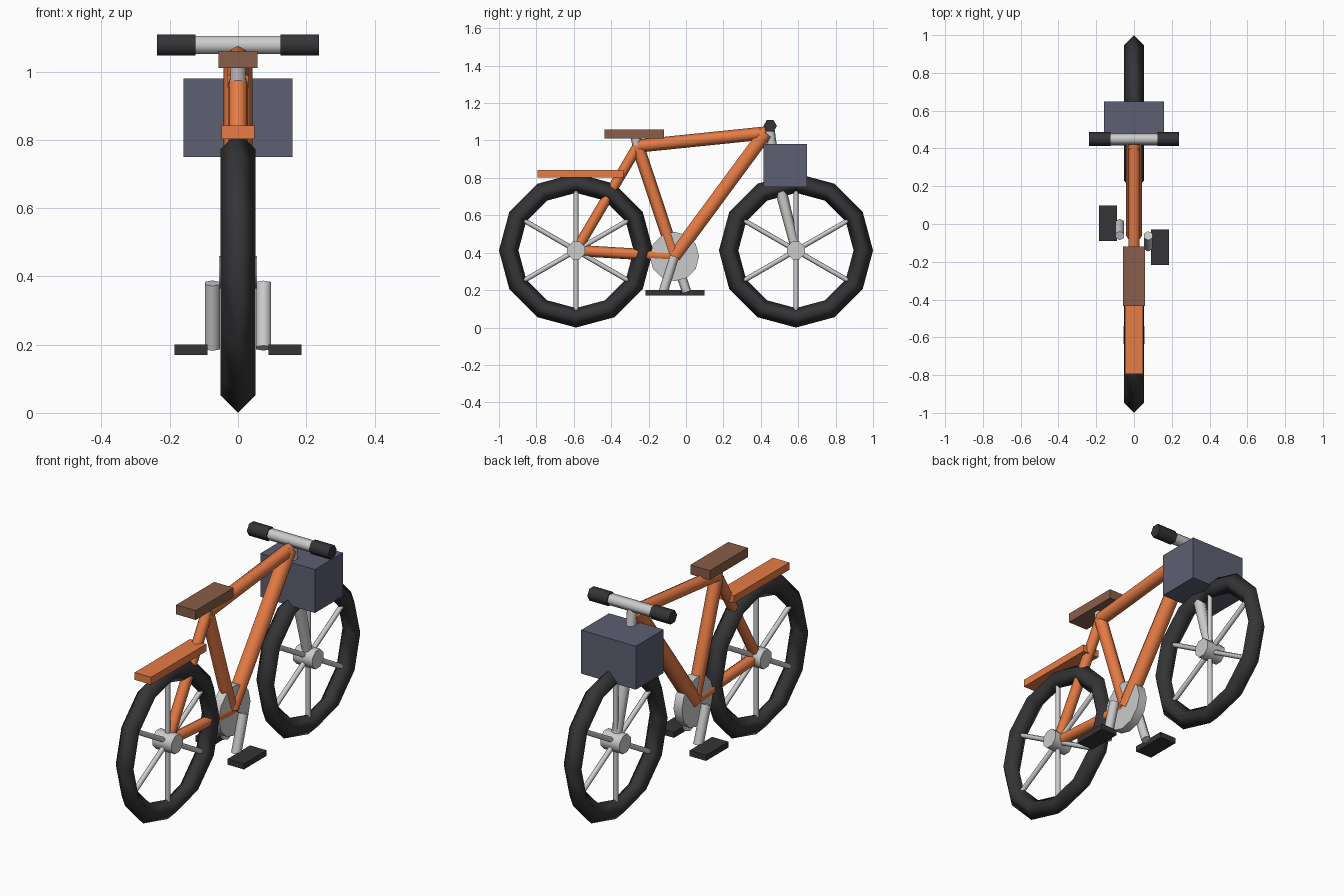
import bpy, math
from mathutils import Vector, Quaternion

if "Cube" in bpy.data.objects:
    bpy.data.objects.remove(bpy.data.objects["Cube"])


def material(name, rgb):
    m = bpy.data.materials.new(name)
    m.diffuse_color = (*rgb, 1)
    m.use_nodes = True
    m.node_tree.nodes["Principled BSDF"].inputs["Base Color"].default_value = m.diffuse_color
    return m


ORANGE = material("orange_paint", (0.80, 0.20, 0.06))
BLACK = material("black_rubber", (0.035, 0.035, 0.038))
BROWN = material("brown_leather", (0.25, 0.11, 0.065))
SLATE = material("slate_basket", (0.11, 0.115, 0.17))


def finish(name, mat):
    ob = bpy.context.object
    ob.name = name
    if mat:
        ob.data.materials.append(mat)
    return ob


def tube(name, a, b, r, mat=None, r2=None, sides=6, roll=0, smooth=True):
    """Low-poly rod from a to b, optionally tapered; caps stay flat."""
    a, b = Vector(a), Vector(b)
    bpy.ops.mesh.primitive_cone_add(vertices=sides, radius1=r, radius2=r2 or r,
                                    depth=(b - a).length, location=(a + b) / 2)
    ob = finish(name, mat)
    ob.rotation_mode = 'QUATERNION'
    ob.rotation_quaternion = ((b - a).to_track_quat('Z', 'Y')
                              @ Quaternion((0, 0, 1), math.radians(roll)))
    for p in ob.data.polygons:
        p.use_smooth = smooth and abs(p.normal.z) < 0.9
    return ob


def box(name, lo, hi, mat=None):
    lo, hi = Vector(lo), Vector(hi)
    bpy.ops.mesh.primitive_cube_add(size=1, location=(lo + hi) / 2)
    ob = finish(name, mat)
    ob.scale = hi - lo
    return ob


# Wheels: tyre, hub and three full-width spoke rods
WY, WZ = 0.588, 0.412
for label, y in (("rear", -WY), ("front", WY)):
    bpy.ops.mesh.primitive_torus_add(location=(0, y, WZ), rotation=(0, math.pi / 2, 0),
                                     major_segments=12, minor_segments=4,
                                     major_radius=0.36, minor_radius=0.052)
    tyre = finish(label + "_tyre", BLACK)
    for p in tyre.data.polygons:
        p.use_smooth = True
    tube(label + "_hub", (-0.056, y, WZ), (0.056, y, WZ), 0.051, sides=8, roll=22.5)
    for i in range(3):
        t = math.radians(30 + 60 * i)
        d = Vector((0, math.cos(t), math.sin(t))) * 0.35
        c = Vector((0, y, WZ))
        tube(f"{label}_spoke_{i}", c - d, c + d, 0.013)

# Frame
axle = (0, -WY, WZ)
crank = (0, -0.062, 0.38)
seat_top = (0, -0.258, 0.97)
head = (0, 0.425, 1.04)
tube("chain_stay", axle, crank, 0.03, ORANGE)
tube("seat_stay", axle, seat_top, 0.028, ORANGE)
tube("seat_tube", crank, seat_top, 0.034, ORANGE)
tube("top_tube", seat_top, head, 0.035, ORANGE)
tube("down_tube", crank, head, 0.043, ORANGE, roll=30)

# Fork and stem
tube("fork", (0, WY, WZ), (0, 0.475, 0.86), 0.025, r2=0.034)
tube("stem", (0, 0.475, 0.86), (0, 0.445, 1.08), 0.026)

# Handlebar and grips
tube("handlebar", (-0.2, 0.45, 1.078), (0.2, 0.45, 1.078), 0.03, roll=30)
for label, s in (("left", -1), ("right", 1)):
    tube(label + "_grip", (s * 0.125, 0.45, 1.078), (s * 0.238, 0.45, 1.078),
         0.036, BLACK, roll=30)

# Saddle, seat post, rack, basket
tube("seat_post", (0, -0.255, 0.94), (0, -0.27, 1.02), 0.026)
box("saddle", (-0.057, -0.435, 1.01), (0.057, -0.118, 1.06), BROWN)
box("rear_rack", (-0.048, -0.795, 0.803), (0.048, -0.333, 0.842), ORANGE)
box("basket", (-0.16, 0.415, 0.75), (0.16, 0.648, 0.98), SLATE)

# Chainring, cranks and pedals
tube("chainring", (-0.024, -0.062, 0.38), (0.024, -0.062, 0.38), 0.132, sides=12)
for label, s, py in (("left", -1, 0.004), ("right", 1, -0.122)):
    tube(label + "_crank", (s * 0.075, -0.062, 0.38), (s * 0.075, py, 0.19), 0.025)
    x1, x2 = sorted((s * 0.09, s * 0.186))
    box(label + "_pedal", (x1, py - 0.094, 0.17), (x2, py + 0.094, 0.2), BLACK)
